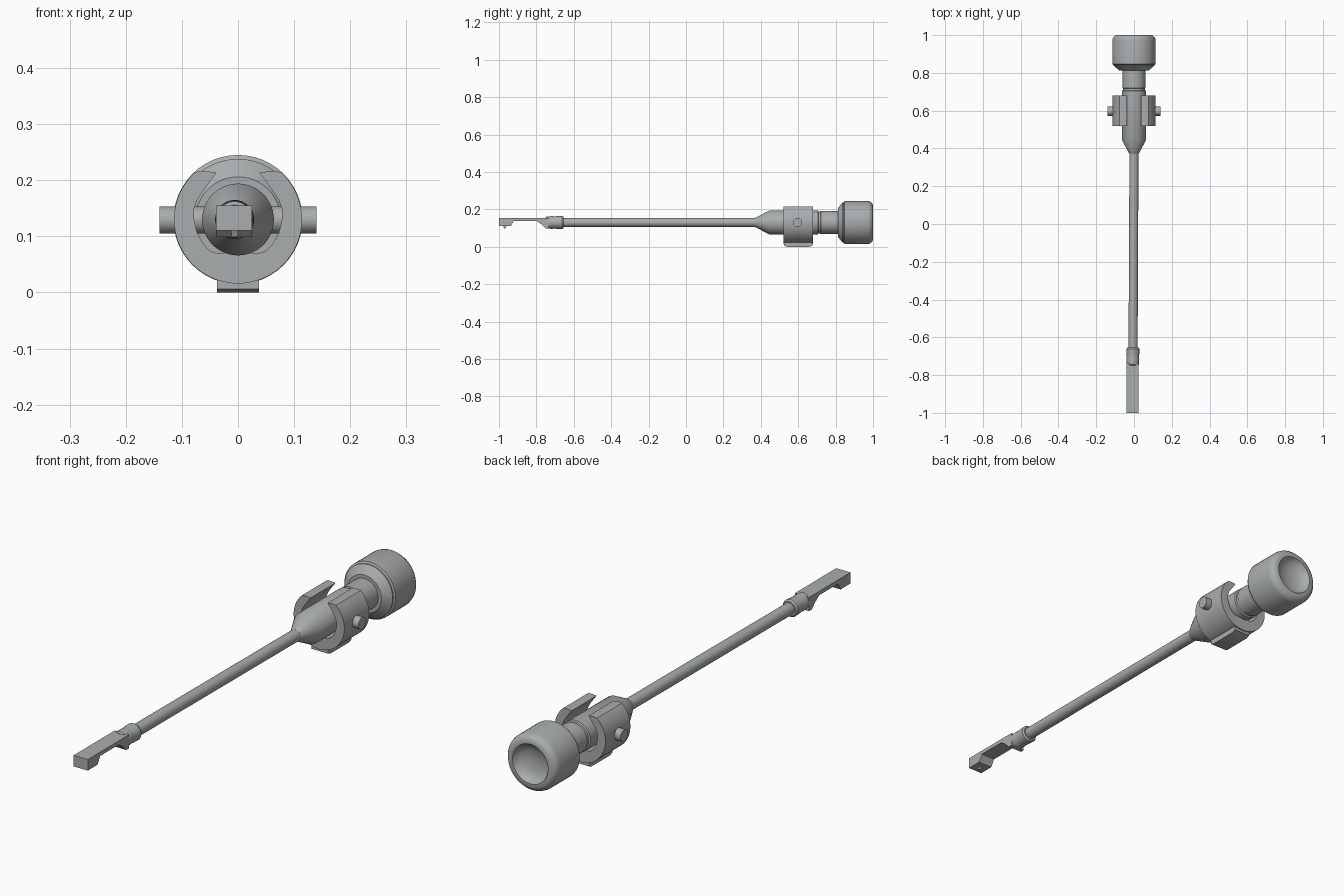
import bpy, bmesh, math
from mathutils import Matrix, Vector

if "Cube" in bpy.data.objects:
    bpy.data.objects.remove(bpy.data.objects["Cube"])

ZC = 0.13  # height of the tool's long axis
grey = bpy.data.materials.new("satin_grey")
grey.diffuse_color = (0.40, 0.42, 0.42, 1)
grey.use_nodes = True
grey.node_tree.nodes["Principled BSDF"].inputs["Base Color"].default_value = grey.diffuse_color


def finish(name, bm, angle=32):
    bmesh.ops.remove_doubles(bm, verts=bm.verts, dist=1e-5)
    bmesh.ops.recalc_face_normals(bm, faces=bm.faces)
    me = bpy.data.meshes.new(name)
    bm.to_mesh(me)
    bm.free()
    me.materials.append(grey)
    ob = bpy.data.objects.new(name, me)
    bpy.context.collection.objects.link(ob)
    bpy.ops.object.select_all(action='DESELECT')
    bpy.context.view_layer.objects.active = ob
    ob.select_set(True)
    bpy.ops.object.shade_smooth_by_angle(angle=math.radians(angle))
    return ob


def lathe(name, profile, x=0.0, z=ZC, x_end=None, n=48):
    """Turn (y, radius) points around a line along y; the axis may drift to x_end."""
    bm = bmesh.new()
    x_end = x if x_end is None else x_end
    y0, y1 = profile[0][0], profile[-1][0]
    rings = []
    for y, r in profile:
        cx = x + (x_end - x) * (y - y0) / (y1 - y0)
        r = max(r, 1e-7)
        rings.append([bm.verts.new((cx + r * math.cos(2 * math.pi * i / n), y,
                                    z + r * math.sin(2 * math.pi * i / n))) for i in range(n)])
    for a, b in zip(rings, rings[1:]):
        for i in range(n):
            bm.faces.new((a[i], a[(i + 1) % n], b[(i + 1) % n], b[i]))
    if profile[0][1] > 0:
        bm.faces.new(rings[0])
    if profile[-1][1] > 0:
        bm.faces.new(rings[-1])
    return finish(name, bm)


def prism(name, points, depth):
    """Extrude a closed outline of 3D points along a vector."""
    bm = bmesh.new()
    face = bm.faces.new([bm.verts.new(p) for p in points])
    ext = bmesh.ops.extrude_face_region(bm, geom=[face], use_keep_orig=True)
    moved = [v for v in ext["geom"] if isinstance(v, bmesh.types.BMVert)]
    bmesh.ops.translate(bm, verts=moved, vec=Vector(depth))
    return finish(name, bm)


# long thin rod
lathe("rod", [(-0.67, 0.024), (0.39, 0.024)], x=-0.005, x_end=0.0, n=32)

# tapered body with a groove, running into the neck
lathe("body", [(0.37, 0.024), (0.445, 0.064), (0.705, 0.064), (0.708, 0.058),
               (0.718, 0.058), (0.721, 0.062), (0.82, 0.062)])

# end knob with chamfer, seam and dished end
lathe("knob", [(0.812, 0.0), (0.812, 0.076), (0.838, 0.108), (0.843, 0.108),
               (0.847, 0.115), (0.972, 0.115), (0.984, 0.112), (0.994, 0.104),
               (1.0, 0.094), (1.0, 0.08), (0.992, 0.076), (0.98, 0.066),
               (0.972, 0.048), (0.967, 0.025), (0.965, 0.0)])

# ferrule in two steps at the thin end
lathe("ferrule", [(-0.75, 0.026), (-0.745, 0.032), (-0.715, 0.034), (-0.705, 0.032),
                  (-0.69, 0.034), (-0.662, 0.035), (-0.655, 0.03)], x=-0.006, n=32)

# hooked blade, extruded across x
blade = [(-1.0, 0.155), (-1.0, 0.11), (-0.937, 0.11), (-0.92, 0.139),
         (-0.80, 0.139), (-0.775, 0.122), (-0.752, 0.099), (-0.735, 0.099), (-0.735, 0.155)]
prism("blade", [(-0.039, y, z) for y, z in blade], (0.064, 0, 0))
# tiny point under the hook
nub = [(-0.978, 0.112), (-0.972, 0.099), (-0.966, 0.099), (-0.96, 0.112)]
prism("hook_point", [(-0.012, y, z) for y, z in nub], (0.012, 0, 0))

# open C-shaped clip: outer arc, then the inner opening
R = 0.114
outline = []
for i in range(57):
    a = math.radians(132 + 276 * i / 56)
    outline.append((R * math.cos(a), ZC + R * math.sin(a)))
half = [(0.062, 0.2165), (0.038, 0.214), (0.058, 0.187), (0.072, 0.166), (0.078, 0.15),
        (0.078, 0.128), (0.073, 0.107), (0.062, 0.087), (0.05, 0.074), (0.038, 0.07)]
outline += half + [(-x, z) for x, z in reversed(half)]
prism("clip", [(x, 0.52, z) for x, z in outline], (0, 0.16, 0))

# foot pad under the clip, with sloped ends
pad = [(0.525, 0.03), (0.525, 0.006), (0.54, 0.0), (0.66, 0.0), (0.675, 0.006), (0.675, 0.03)]
prism("foot_pad", [(-0.037, y, z) for y, z in pad], (0.074, 0, 0))

# side pins from the body out through the clip
for side, label in ((-1, "left"), (1, "right")):
    bm = bmesh.new()
    bmesh.ops.create_cone(bm, cap_ends=True, segments=32, radius1=0.024, radius2=0.024, depth=0.09,
                          matrix=Matrix.Translation((side * 0.095, 0.597, 0.129))
                          @ Matrix.Rotation(math.pi / 2, 4, 'Y'))
    finish("pin_" + label, bm)
